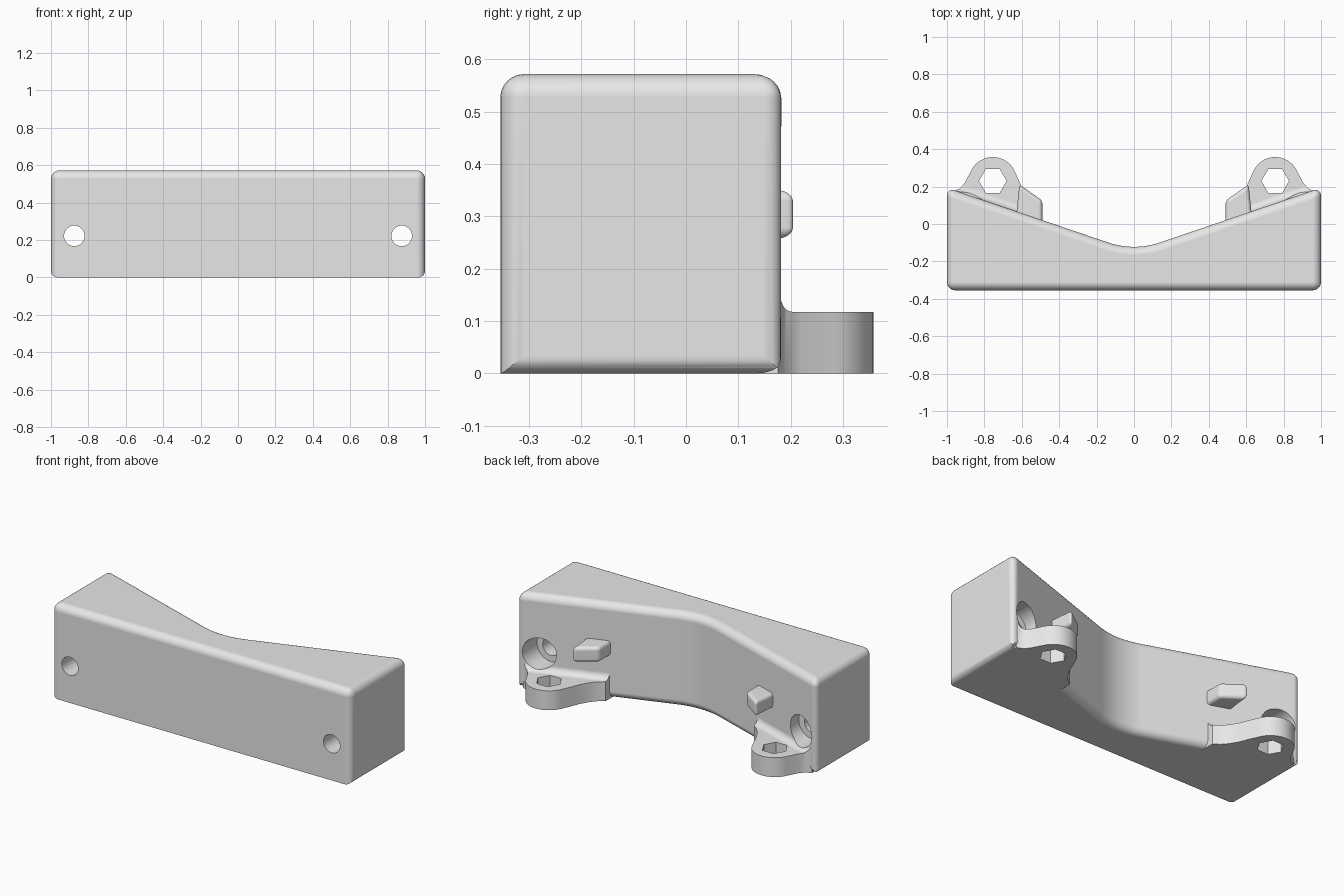
import bpy, bmesh
from math import cos, sin, radians
from mathutils import Matrix, Vector

cube = bpy.data.objects.get("Cube")
if cube:
    bpy.data.objects.remove(cube, do_unlink=True)

grey = bpy.data.materials.new("plain grey")
grey.use_nodes = True
colour = (0.8, 0.8, 0.8, 1)
grey.diffuse_color = colour
grey.node_tree.nodes["Principled BSDF"].inputs["Base Color"].default_value = colour


def arc(cx, cy, r, start, end, steps):
    angles = [radians(start + (end - start) * i / steps) for i in range(steps + 1)]
    return [(cx + r * cos(a), cy + r * sin(a)) for a in angles]


def prism(name, points, low, high, frame=Matrix(), mirror=False, bevel=0, chosen=None):
    """Extrude an outline along the frame's z, round chosen edges, mirror in x."""
    bm = bmesh.new()
    base = bm.faces.new([bm.verts.new((x, y, low)) for x, y in points])
    cap = bmesh.ops.extrude_face_region(bm, geom=[base])["geom"]
    bmesh.ops.translate(bm, vec=(0, 0, high - low),
                        verts=[g for g in cap if isinstance(g, bmesh.types.BMVert)])
    bmesh.ops.recalc_face_normals(bm, faces=bm.faces)
    if bevel:
        edges = [e for e in bm.edges if chosen is None or chosen(*[v.co for v in e.verts])]
        bmesh.ops.bevel(bm, geom=edges, offset=bevel, segments=6, profile=0.5,
                        affect='EDGES', clamp_overlap=False)
    bm.transform(frame)
    if mirror:
        copy = bmesh.ops.duplicate(bm, geom=bm.verts[:] + bm.edges[:] + bm.faces[:])["geom"]
        for v in copy:
            if isinstance(v, bmesh.types.BMVert):
                v.co.x *= -1
    bmesh.ops.recalc_face_normals(bm, faces=bm.faces)
    mesh = bpy.data.meshes.new(name)
    bm.to_mesh(mesh)
    bm.free()
    mesh.materials.append(grey)
    obj = bpy.data.objects.new(name, mesh)
    bpy.context.collection.objects.link(obj)
    return obj


def combine(obj, other, operation):
    """Apply a boolean and discard the second solid."""
    mod = obj.modifiers.new("boolean", 'BOOLEAN')
    mod.object, mod.operation, mod.solver = other, operation, 'EXACT'
    graph = bpy.context.evaluated_depsgraph_get()
    graph.update()
    mesh = bpy.data.meshes.new_from_object(obj.evaluated_get(graph))
    obj.modifiers.clear()
    obj.data = mesh
    bpy.data.objects.remove(other, do_unlink=True)


HEIGHT, SLOPE, APEX, BEND = 0.572, 0.34, -0.146, 0.14
across = Matrix.Rotation(radians(90), 4, 'X')   # outline in x and z, depth along -y

# Main block with a soft V-shaped back
valley = []
for i in range(13):
    x = BEND * (1 - i / 6)
    valley.append((x, APEX + SLOPE * (BEND / 2 + x * x / (2 * BEND))))
outline = [(-1, -0.355), (1, -0.355), (1, APEX + SLOPE)] + valley + [(-1, APEX + SLOPE)]


def rounded(a, b):
    upright = abs(a.z - b.z) > 0.1 and abs(a.x) > 0.9
    top = min(a.z, b.z) > 0.5
    rear_bottom = max(a.z, b.z) < 0.1 and min(a.y, b.y) > -0.3
    return upright or top or rear_bottom and abs(a.x - b.x) > 0.001


block = prism("block", outline, 0, HEIGHT, bevel=0.045, chosen=rounded)

# Rounded lower ends of the block
r = 0.035
corner = arc(1 - r, r, r, 0, -90, 6) + [(1 - r, -0.05), (1.05, -0.05), (1.05, r)]
combine(block, prism("end_cutter", corner, -0.5, 0.5, across, True), 'DIFFERENCE')

# Flared mounting lugs, blended into the sloping wall
lug = arc(0.755, 0.23, 0.128, 25, 155, 20)
lug += [(0.612, 0.225), (0.59, 0.17), (0.56, 0.12), (0.53, 0.085), (0.495, 0.06),
        (0.495, -0.05), (0.96, 0.1), (0.965, 0.176), (0.93, 0.19), (0.905, 0.22)]
lugs = prism("mounting_lugs", lug, 0, 0.16, mirror=True)
normal = Vector((-SLOPE, 1, 0)).normalized()
along = normal.cross(Vector((0, 0, 1)))
wall = Matrix((normal, (0, 0, 1), along)).transposed().to_4x4()
wall.translation = (0, APEX, 0)
blend = arc(0.04, 0.157, 0.04, 180, 270, 6) + [(0.5, 0.117), (0.5, 0.25), (0, 0.25)]
combine(lugs, prism("blend_cutter", blend, 0.3, 1.4, wall, True), 'DIFFERENCE')
combine(block, lugs, 'UNION')

# Hexagonal nut holes
hexagon = arc(0.755, 0.23, 0.074, 0, 300, 5)
combine(block, prism("nut_cutter", hexagon, -0.1, 0.3, mirror=True), 'DIFFERENCE')

# Small locating nubs on the sloping walls
nub = [(0.49, -0.04), (0.49, 0.125), (0.613, 0.212), (0.632, 0.02)]
combine(block, prism("nubs", nub, 0.258, 0.35, mirror=True, bevel=0.02), 'UNION')

# Through holes with wide recesses at the back
for radius, front in ((0.055, -0.5), (0.093, 0.04)):
    circle = arc(0.875, 0.222, radius, 0, 350, 35)
    combine(block, prism("hole_cutter", circle, -0.5, -front, across, True), 'DIFFERENCE')

# Smooth curved areas, crisp edges
bpy.ops.object.select_all(action='DESELECT')
block.select_set(True)
bpy.context.view_layer.objects.active = block
block.data.materials.clear()
block.data.materials.append(grey)
bpy.ops.object.shade_smooth_by_angle(angle=radians(30))
weighted = block.modifiers.new("weighted normals", 'WEIGHTED_NORMAL')
weighted.keep_sharp = True
weighted.weight = 100
